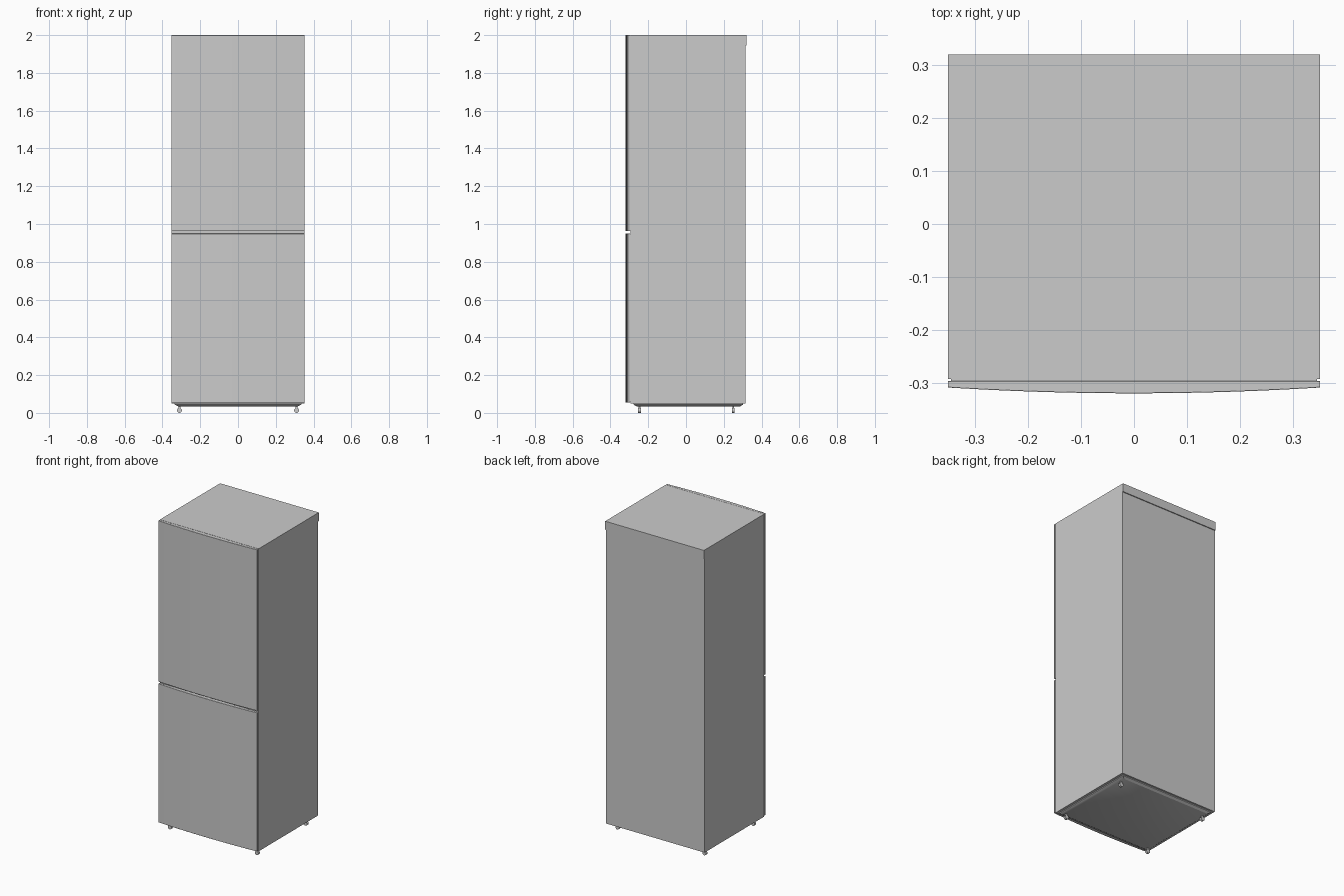
import bpy, bmesh, math

if "Cube" in bpy.data.objects:
    bpy.data.objects.remove(bpy.data.objects["Cube"])


def finish(name, bm, bevel=0.0):
    bmesh.ops.recalc_face_normals(bm, faces=bm.faces)
    me = bpy.data.meshes.new(name)
    bm.to_mesh(me)
    bm.free()
    ob = bpy.data.objects.new(name, me)
    bpy.context.collection.objects.link(ob)
    if bevel:
        m = ob.modifiers.new("Bevel", 'BEVEL')
        m.width, m.segments, m.limit_method = bevel, 2, 'ANGLE'
        m.angle_limit = math.radians(40)
    bpy.ops.object.select_all(action='DESELECT')
    ob.select_set(True)
    bpy.context.view_layer.objects.active = ob
    bpy.ops.object.shade_smooth_by_angle(angle=math.radians(30))
    return ob


def prism(name, outline, z0, z1, bevel=0.0):
    """Extrude an (x, y) outline from z0 up to z1."""
    bm = bmesh.new()
    f = bm.faces.new([bm.verts.new((x, y, z0)) for x, y in outline])
    up = bmesh.ops.extrude_face_region(bm, geom=[f])["geom"]
    verts = [g for g in up if isinstance(g, bmesh.types.BMVert)]
    bmesh.ops.translate(bm, verts=verts, vec=(0, 0, z1 - z0))
    return finish(name, bm, bevel)


def rect(hw, y0, y1):
    return [(-hw, y0), (hw, y0), (hw, y1), (-hw, y1)]


W = 0.352

# Cabinet with the overhanging rear lip at the top
prism("cabinet", rect(W, -0.293, 0.314), 0.05, 2.0)
prism("rear_top_lip", rect(W, 0.30, 0.32), 1.945, 2.0)

# Doors with a gently bowed front, separated from the cabinet by a gasket
N = 24
front = []
for i in range(N + 1):
    t = -1 + 2 * i / N
    front.append((t * W, -0.32 + 0.011 * t * t))
door = front + [(W, -0.2965), (-W, -0.2965)]
for name, z0, z1 in (("lower_door", 0.055, 0.949), ("upper_door", 0.962, 2.0)):
    prism(name, door, z0, z1, 0.0015)
    prism(name + "_gasket", rect(W - 0.006, -0.298, -0.292), z0 + 0.004, z1 - 0.001)

# Plinth tapering inward towards the floor
bm = bmesh.new()
rings = []
for hw, y0, y1, z in ((0.335, -0.278, 0.302, 0.051), (0.335, -0.278, 0.302, 0.044),
                      (0.318, -0.262, 0.287, 0.035)):
    rings.append([bm.verts.new((x, y, z)) for x, y in rect(hw, y0, y1)])
for a, b in zip(rings, rings[1:]):
    for k in range(4):
        bm.faces.new((a[k], a[(k + 1) % 4], b[(k + 1) % 4], b[k]))
bm.faces.new(rings[0])
bm.faces.new(rings[-1])
finish("plinth", bm)

# Four small rollers, each on a short bracket
for xs, side in ((-1, "left"), (1, "right")):
    for y, end in ((-0.246, "front"), (0.25, "rear")):
        bpy.ops.mesh.primitive_cylinder_add(vertices=24, radius=0.013, depth=0.015,
                                            location=(xs * 0.31, y, 0.013),
                                            rotation=(math.pi / 2, 0, 0))
        bpy.context.object.name = f"{end}_{side}_roller"
        bpy.ops.object.shade_smooth_by_angle(angle=math.radians(30))
        x = xs * 0.31
        prism(f"{end}_{side}_bracket",
              [(x - 0.005, y - 0.005), (x + 0.005, y - 0.005),
               (x + 0.005, y + 0.005), (x - 0.005, y + 0.005)], 0.02, 0.04)
